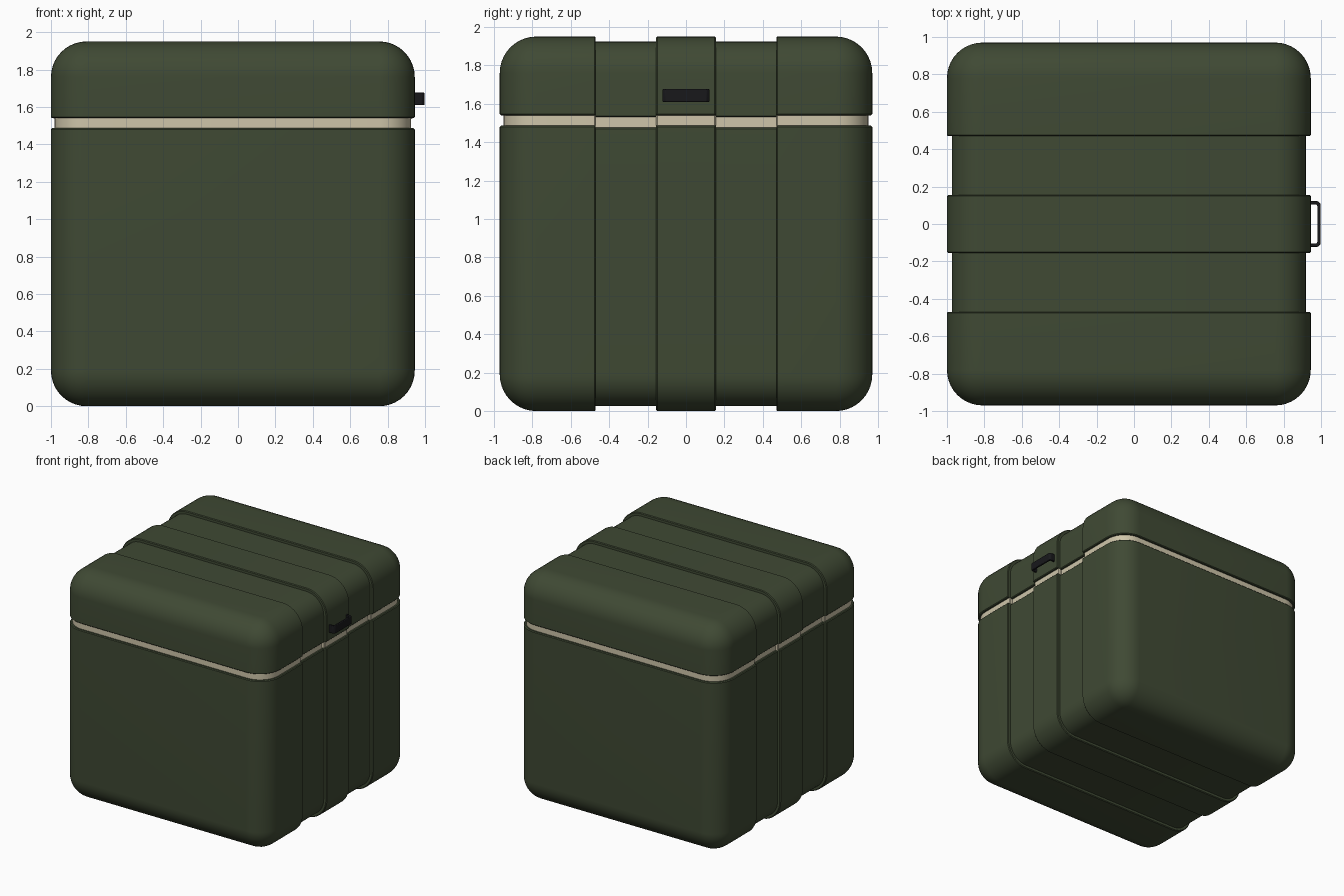
import bpy, bmesh
from math import sin, cos, pi

if "Cube" in bpy.data.objects:
    bpy.data.objects.remove(bpy.data.objects["Cube"])

CX, CZ = -0.0275, 0.975          # centre of the case in x and z
HX, HY, HZ = 0.9725, 0.97, 0.975  # half sizes
R, N = 0.19, 10                  # corner radius and steps per quarter turn
GROOVE, SHIFT = 0.026, 0.01      # groove depth, seam drop inside the grooves


def material(name, rgb):
    m = bpy.data.materials.new(name)
    m.diffuse_color = (*rgb, 1)
    m.use_nodes = True
    m.node_tree.nodes["Principled BSDF"].inputs["Base Color"].default_value = m.diffuse_color
    return m


GREEN = material("olive green", (0.05, 0.067, 0.034))
CREAM = material("cream", (0.62, 0.56, 0.40))
BLACK = material("black", (0.009, 0.009, 0.011))


def finish(bm, name, mat):
    bmesh.ops.recalc_face_normals(bm, faces=bm.faces)
    me = bpy.data.meshes.new(name)
    bm.to_mesh(me)
    bm.free()
    ob = bpy.data.objects.new(name, me)
    bpy.context.collection.objects.link(ob)
    me.materials.append(mat)
    bpy.ops.object.select_all(action='DESELECT')
    ob.select_set(True)
    bpy.context.view_layer.objects.active = ob
    bpy.ops.object.shade_smooth_by_angle(angle=pi / 6)
    return ob


def ring(bm, y, inset):
    """Rounded rectangle in the xz plane at the given y."""
    r = R - inset
    verts = []
    for k, (sx, sz) in enumerate([(1, 1), (-1, 1), (-1, -1), (1, -1)]):
        for i in range(N + 1):
            a = (k + i / N) * pi / 2
            verts.append(bm.verts.new((CX + sx * (HX - R) + r * cos(a), y,
                                       CZ + sz * (HZ - R) + r * sin(a))))
    return verts


def case_shell(extra=0.0):
    """Rounded case lofted along y, with two grooves running around it."""
    c = 0.006
    half = [(0.155 - c, 0), (0.155, c), (0.155, GROOVE),
            (0.47, GROOVE), (0.47, c), (0.47 + c, 0)]
    r = R - extra
    for i in range(N + 1):
        a = i / N * pi / 2
        half.append((HY - R + r * sin(a), r * (1 - cos(a))))
    stations = [(-y, d) for y, d in reversed(half)] + half
    bm = bmesh.new()
    rings = [ring(bm, y, d + extra) for y, d in stations]
    for a, b in zip(rings, rings[1:]):
        for i in range(len(a)):
            j = (i + 1) % len(a)
            bm.faces.new((a[i], a[j], b[j], b[i]))
    bm.faces.new(rings[0])
    bm.faces.new(rings[-1])
    bmesh.ops.remove_doubles(bm, verts=bm.verts, dist=1e-4)
    return bm


def cut(bm, z, keep_above):
    bmesh.ops.bisect_plane(bm, geom=bm.verts[:] + bm.edges[:] + bm.faces[:],
                           plane_co=(0, 0, z), plane_no=(0, 0, 1),
                           clear_inner=keep_above, clear_outer=not keep_above)


def half_case(name, z, keep_above):
    """Base or lid, with a chamfered lip turned inward at the seam."""
    bm = case_shell()
    cut(bm, z, keep_above)
    edges = [e for e in bm.edges if e.is_boundary]
    for v in {v for e in edges for v in e.verts}:
        if abs(v.co.y) < 0.472 and abs(v.co.x - CX) < HX - 0.02:
            v.co.z -= SHIFT
    for inward, dz in ((0.006, -0.006 if keep_above else 0.006), (0.04, 0)):
        res = bmesh.ops.extrude_edge_only(bm, edges=edges)["geom"]
        edges = [g for g in res if isinstance(g, bmesh.types.BMEdge) and g.is_boundary]
        for v in [g for g in res if isinstance(g, bmesh.types.BMVert)]:
            v.co.x = CX + (v.co.x - CX) * (1 - inward / HX)
            if abs(v.co.y) > 0.6:
                v.co.y *= 1 - inward / HY
            v.co.z += dz
    return finish(bm, name, GREEN)


# Case base and lid
half_case("case_base", 1.480, False)
half_case("case_lid", 1.546, True)

# Cream seal showing in the gap
bm = case_shell(0.02)
cut(bm, 1.46, True)
cut(bm, 1.56, False)
finish(bm, "seam_seal", CREAM)

# Bracket handle on the right side: U outline extruded in z
outer = [(0.93, 0.122), (0.985, 0.122), (0.997, 0.108)]
inner = [(0.93, 0.105), (0.975, 0.105), (0.980, 0.098)]
path_out = outer + [(x, -y) for x, y in reversed(outer)]
path_in = inner + [(x, -y) for x, y in reversed(inner)]
bm = bmesh.new()
levels = [[[bm.verts.new((x, y, z)) for x, y in p] for p in (path_out, path_in)]
          for z in (1.61, 1.676)]
(ob, ib), (ot, it) = levels
for i in range(5):
    for q in ((ob, ib), (ot, it), (ob, ot), (ib, it)):
        bm.faces.new((q[0][i], q[0][i + 1], q[1][i + 1], q[1][i]))
for i in (0, 5):
    bm.faces.new((ob[i], ib[i], it[i], ot[i]))
handle = finish(bm, "handle", BLACK)
bev = handle.modifiers.new("soft edges", 'BEVEL')
bev.width, bev.segments = 0.005, 2
